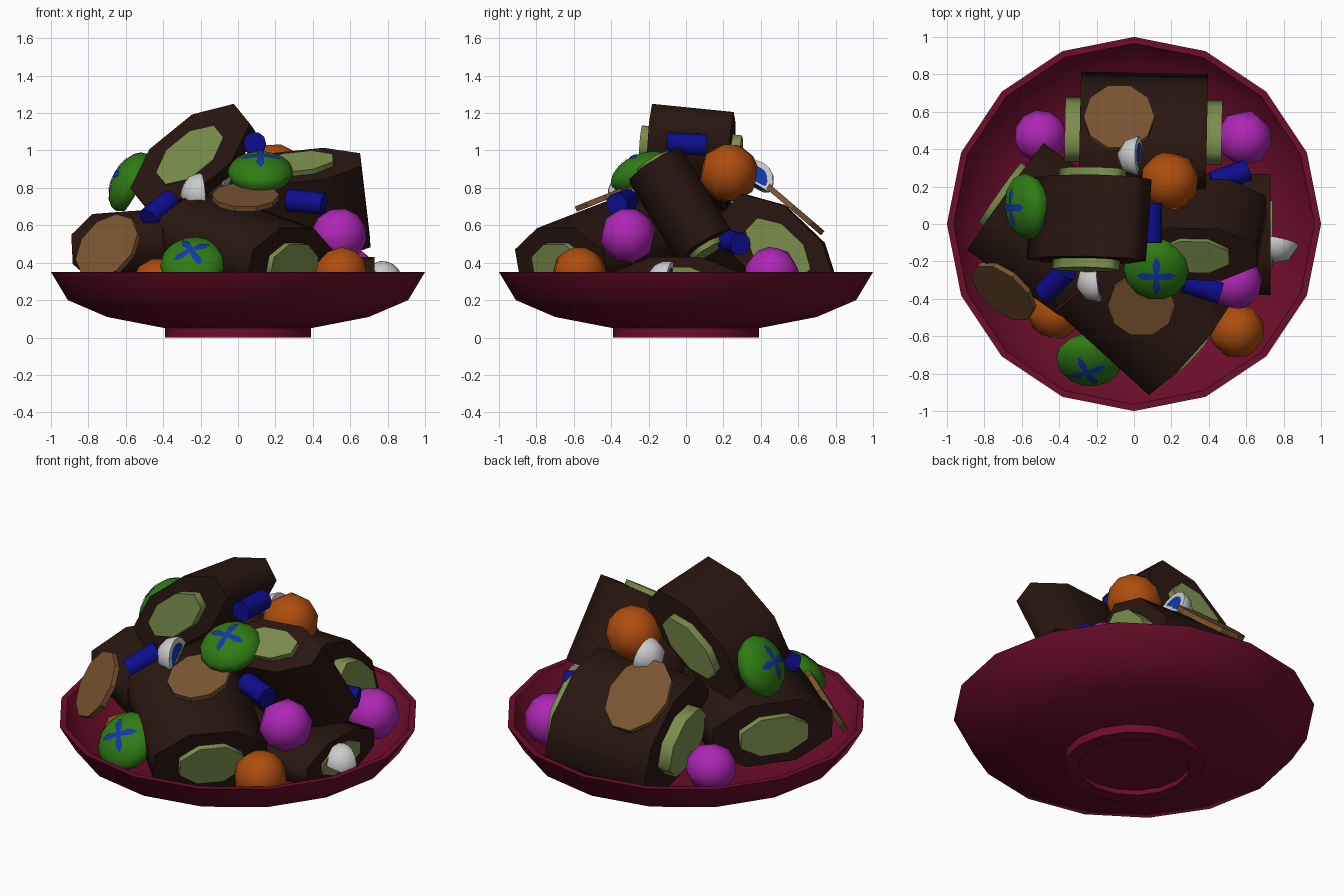
import bpy, bmesh, math, random
from mathutils import Vector, Matrix, Euler

if "Cube" in bpy.data.objects:
    bpy.data.objects.remove(bpy.data.objects["Cube"])

random.seed(4)


def material(name, *rgb):
    m = bpy.data.materials.new(name)
    m.diffuse_color = (*rgb, 1)
    m.use_nodes = True
    m.node_tree.nodes["Principled BSDF"].inputs["Base Color"].default_value = m.diffuse_color
    return m


CRIMSON = material("crimson", 0.15, 0.004, 0.024)
BROWN = material("dark_brown", 0.022, 0.008, 0.005)
PALE = material("pale_green", 0.2, 0.27, 0.075)
TAN = material("tan", 0.19, 0.09, 0.03)
ORANGE = material("orange", 0.42, 0.075, 0.004)
MAGENTA = material("magenta", 0.42, 0.02, 0.46)
GREEN = material("green", 0.028, 0.2, 0.007)
PURPLE = material("purple", 0.06, 0.01, 0.2)
NAVY = material("navy", 0.004, 0.004, 0.27)
BLUE = material("blue", 0.006, 0.04, 0.4)
WHITE = material("white", 0.7, 0.7, 0.7)


def finish(name, bm, mats, matrix=None, smooth=None):
    bmesh.ops.recalc_face_normals(bm, faces=bm.faces[:])
    me = bpy.data.meshes.new(name)
    bm.to_mesh(me)
    bm.free()
    for m in mats:
        me.materials.append(m)
    ob = bpy.data.objects.new(name, me)
    bpy.context.collection.objects.link(ob)
    if matrix:
        ob.matrix_world = matrix
    if smooth:
        bpy.ops.object.select_all(action='DESELECT')
        ob.select_set(True)
        bpy.context.view_layer.objects.active = ob
        bpy.ops.object.shade_smooth_by_angle(angle=math.radians(smooth))
    return ob


def frame(center, up, side=(1, 0, 0)):
    """Matrix with local z along up and local x close to side."""
    z = Vector(up).normalized()
    x = Vector(side)
    x = (x - z * x.dot(z)).normalized()
    rot = Matrix((x, z.cross(x), z)).transposed().to_4x4()
    return Matrix.Translation(center) @ rot


def cylinder(bm, n, rx, ry, length, mat=0):
    m = Matrix.Diagonal((rx, ry, 1, 1)) @ Matrix.Rotation(math.pi / n, 4, 'Z')
    v = bmesh.ops.create_cone(bm, cap_ends=True, segments=n, radius1=1, radius2=1,
                              depth=length, matrix=m)['verts']
    for f in {f for a in v for f in a.link_faces}:
        f.material_index = mat


def lathe(bm, profile, n, mats=None):
    """Spin (radius, height) points round z; radius 0 closes at a pole."""
    rings = []
    for r, z in profile:
        pts = 1 if r == 0 else n
        rings.append([bm.verts.new((r * math.cos(math.tau * i / n),
                                    r * math.sin(math.tau * i / n), z)) for i in range(pts)])
    for k, (a, b) in enumerate(zip(rings, rings[1:])):
        for i in range(n):
            j = (i + 1) % n
            quad = [a[i % len(a)], a[j % len(a)], b[j % len(b)], b[i % len(b)]]
            f = bm.faces.new(list(dict.fromkeys(quad)))
            f.material_index = mats[k] if mats else 0


# Footed bowl
bm = bmesh.new()
lathe(bm, [(0, 0.03), (0.31, 0.03), (0.31, 0), (0.39, 0), (0.39, 0.05), (0.7, 0.11),
           (0.91, 0.2), (1, 0.35), (0.965, 0.35), (0.88, 0.22), (0.68, 0.14),
           (0.36, 0.085), (0, 0.08)], 16)
finish("bowl", bm, [CRIMSON], smooth=40)

# Dark chunks with pale ends: centre, axis, long side, half long, half short, length, end depth
CHUNKS = [
    ((-0.24, 0.025, 0.95), (0.07, 1, -0.1), (0.76, 0, 0.62), 0.385, 0.18, 0.44, 0.05),
    ((0.35, -0.03, 0.70), (-0.1, -0.52, 0.85), (0.97, 0.1, -0.1), 0.36, 0.175, 0.51, 0.03),
    ((0.05, 0.50, 0.47), (1, -0.02, 0), (0, 0.72, -0.69), 0.38, 0.205, 0.68, 0.08),
    ((0.03, -0.44, 0.475), (0.74, -0.67, -0.26), (0.66, 0.75, 0), 0.345, 0.22, 0.69, 0.035),
    ((-0.44, -0.03, 0.49), (-0.8, 0.57, -0.06), (0.57, 0.82, 0), 0.38, 0.205, 0.6, 0.04),
    ((0.41, -0.055, 0.30), (1, 0, 0), (0, 1, 0), 0.35, 0.14, 0.64, 0.01),
]
for c, axis, side, a, b, length, cap in CHUNKS:
    bm = bmesh.new()
    cylinder(bm, 8, a, b, length)
    cylinder(bm, 8, a * 0.56, b * 0.6, length + 2 * cap, 1)
    finish("chunk", bm, [BROWN, PALE], frame(c, axis, side), smooth=75)

# Tan slices
for c, axis, side, a, b in [
        ((-0.08, 0.565, 0.70), (0, 0.65, 0.76), (1, 0, 0), 0.19, 0.23),
        ((-0.695, -0.36, 0.48), (-0.56, -0.66, 0.5), (1, 0, 0), 0.2, 0.2),
        ((0.04, -0.43, 0.75), (0, -0.37, 0.93), (1, 0, 0), 0.18, 0.18)]:
    bm = bmesh.new()
    cylinder(bm, 10, a, b, 0.03)
    finish("tan_slice", bm, [TAN], frame(c, axis, side))

# Low-poly balls
for name, mat, c, r in [
        ("orange_ball", ORANGE, (0.19, 0.23, 0.88), 0.16),
        ("orange_ball", ORANGE, (0.55, -0.57, 0.335), 0.15),
        ("orange_ball", ORANGE, (-0.42, -0.47, 0.28), 0.15),
        ("magenta_ball", MAGENTA, (-0.50, 0.47, 0.34), 0.14),
        ("magenta_ball", MAGENTA, (0.59, 0.46, 0.335), 0.15),
        ("magenta_ball", MAGENTA, (0.54, -0.31, 0.545), 0.15)]:
    bm = bmesh.new()
    bmesh.ops.create_uvsphere(bm, u_segments=8, v_segments=6, radius=r)
    turn = Euler([random.uniform(0, 3) for _ in range(3)]).to_matrix().to_4x4()
    finish(name, bm, [mat], Matrix.Translation(c) @ turn, smooth=60)

# Green mushroom caps with a four-armed star
R, H = 0.177, 0.1


def on_dome(x, y):
    return (x, y, H * math.sqrt(max(0, 1 - (x * x + y * y) / R ** 2)) + 0.004)


for c, up, side in [
        ((0.12, -0.24, 0.88), (0, -0.42, 0.9), (1, 0, 0)),
        ((-0.57, 0.095, 0.83), (-0.87, -0.08, 0.48), (0, 1, 0)),
        ((-0.24, -0.725, 0.395), (-0.1, -0.7, 0.7), (0.8, 0, 0.6))]:
    bm = bmesh.new()
    dome = [(R * math.cos(t), H * math.sin(t)) for t in (0, 0.3, 0.65, 1, 1.3)]
    lathe(bm, [(0, -0.03), (0.1, -0.03), (0.155, -0.04)] + dome + [(0, H)], 14,
          [1, 1] + [0] * 6)
    for k in range(4):
        spin = Matrix.Rotation(k * math.pi / 2, 2)
        rows = []
        for d, w in [(0, 0.012), (0.03, 0.016), (0.06, 0.021), (0.08, 0.018), (0.105, 0.003)]:
            rows.append([bm.verts.new(on_dome(*(spin @ Vector((d, s))))) for s in (-w, 0, w)])
        for p, q in zip(rows, rows[1:]):
            for i in range(2):
                bm.faces.new((p[i], q[i], q[i + 1], p[i + 1])).material_index = 2
    finish("mushroom_cap", bm, [GREEN, PURPLE, BLUE], frame(c, up, side), smooth=60)

# Blue stalk pieces, given by their two ends
for a, b in [((-0.48, -0.37, 0.635), (-0.36, -0.25, 0.735)),
             ((0.27, -0.31, 0.735), (0.46, -0.37, 0.715)),
             ((0.09, -0.10, 1.04), (0.09, 0.11, 1.03)),
             ((0.42, 0.22, 0.52), (0.61, 0.29, 0.50))]:
    a, b = Vector(a), Vector(b)
    bm = bmesh.new()
    cylinder(bm, 10, 0.06, 0.06, (b - a).length)
    finish("blue_stalk", bm, [NAVY], frame((a + b) / 2, b - a, (0.3, 0.5, 0.8)), smooth=40)

# White wedges: quarter balls with blue inset faces
for c, up, side in [
        ((-0.20, -0.31, 0.77), (0, -0.5, 0.85), (-0.9, -0.3, 0.2)),
        ((0.77, -0.10, 0.30), (0.2, 0.1, 0.9), (-0.2, -0.9, 0)),
        ((0.02, 0.36, 0.84), (-0.2, 0.5, 0.8), (-0.95, 0.1, 0))]:
    bm = bmesh.new()
    bmesh.ops.create_uvsphere(bm, u_segments=8, v_segments=8, radius=0.11)
    axes = [Vector((-1, 0.02, 0.01)).normalized(), Vector((0.02, 0.01, -1)).normalized()]
    for n in axes:
        cut = bmesh.ops.bisect_plane(bm, geom=bm.verts[:] + bm.edges[:] + bm.faces[:],
                                     plane_co=n * 0.012, plane_no=n, clear_outer=True)
        edges = [e for e in cut['geom_cut'] if isinstance(e, bmesh.types.BMEdge)]
        bmesh.ops.edgeloop_fill(bm, edges=edges)
    bmesh.ops.recalc_face_normals(bm, faces=bm.faces[:])
    flat = [f for f in bm.faces if any(f.normal.dot(n) > 0.995 for n in axes)]
    bmesh.ops.inset_individual(bm, faces=flat, thickness=0.03)
    for f in flat:
        f.material_index = 1
    finish("white_wedge", bm, [WHITE, BLUE], frame(c, up, side), smooth=50)
